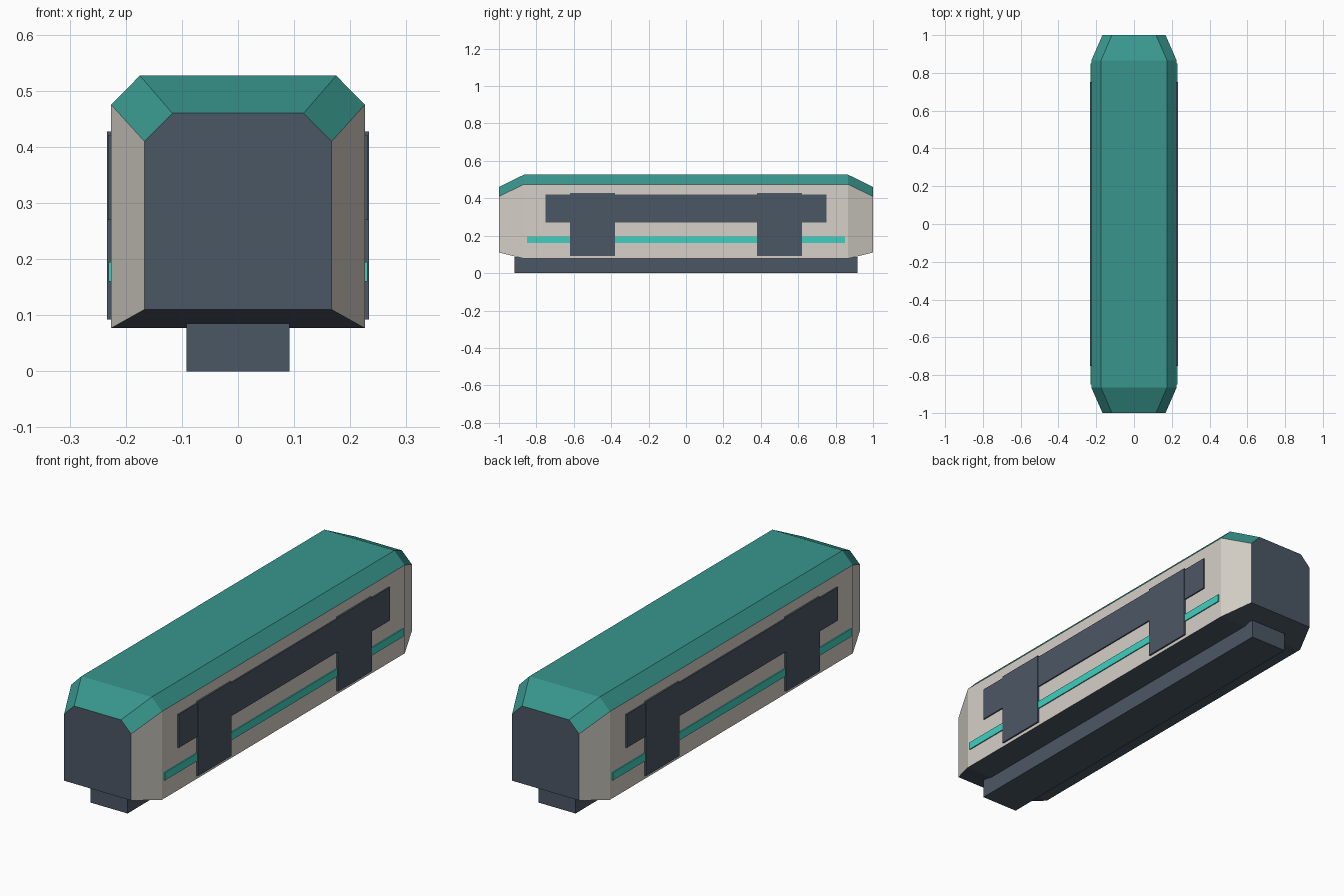
import bpy, bmesh

if "Cube" in bpy.data.objects:
    bpy.data.objects.remove(bpy.data.objects["Cube"])


def material(name, rgb):
    m = bpy.data.materials.new(name)
    lin = [(c / 255 / 12.92) if c / 255 <= 0.04045 else ((c / 255 + 0.055) / 1.055) ** 2.4 for c in rgb]
    m.diffuse_color = (*lin, 1)
    m.use_nodes = True
    m.node_tree.nodes["Principled BSDF"].inputs["Base Color"].default_value = m.diffuse_color
    return m


BEIGE = material("warm_beige", (214, 209, 200))
TEAL = material("roof_teal", (56, 150, 141))
SLATE = material("dark_slate", (75, 87, 100))
CYAN = material("stripe_cyan", (62, 207, 191))


def finish(name, bm, mats):
    bmesh.ops.recalc_face_normals(bm, faces=bm.faces[:])
    mesh = bpy.data.meshes.new(name)
    bm.to_mesh(mesh)
    bm.free()
    for m in mats:
        mesh.materials.append(m)
    obj = bpy.data.objects.new(name, mesh)
    bpy.context.collection.objects.link(obj)
    return obj


def box(name, x, y, z, mat):
    bm = bmesh.new()
    bmesh.ops.create_cube(bm, size=1)
    for v in bm.verts:
        for i, (lo, hi) in enumerate((x, y, z)):
            v.co[i] = lo if v.co[i] < 0 else hi
    return finish(name, bm, [mat])


# Carriage body: chamfered section lofted to smaller flat ends
def section(half, bottom, shoulder, roof_half, top):
    return [(-half, bottom), (half, bottom), (half, shoulder),
            (roof_half, top), (-roof_half, top), (-half, shoulder)]


middle = section(0.226, 0.077, 0.475, 0.175, 0.527)
nose = section(0.167, 0.11, 0.41, 0.117, 0.46)
bm = bmesh.new()
rings = [[bm.verts.new((x, y, z)) for x, z in sec]
         for y, sec in ((-1, nose), (-0.865, middle), (0.865, middle), (1, nose))]
bm.faces.new(rings[0])
bm.faces.new(rings[-1])
for a, b in zip(rings, rings[1:]):
    for i in range(6):
        j = (i + 1) % 6
        bm.faces.new((a[i], a[j], b[j], b[i]))
bmesh.ops.recalc_face_normals(bm, faces=bm.faces[:])
# Roof faces teal, end and floor faces slate, side walls beige
for f in bm.faces:
    n = f.normal
    if n.z > 0.2:
        f.material_index = 1
    elif n.z < -0.2 or abs(n.y) > 0.95:
        f.material_index = 2
finish("carriage_body", bm, [BEIGE, TEAL, SLATE])

# Guide rail under the floor
box("under_rail", (-0.092, 0.092), (-0.918, 0.918), (0, 0.085), SLATE)

# Thin plates on both side walls
for side, s in (("left", -1), ("right", 1)):
    def plate(name, out, y, z, mat):
        box(f"{side}_{name}", sorted((s * 0.225, s * out)), y, z, mat)

    plate("stripe", 0.231, (-0.85, 0.85), (0.16, 0.195), CYAN)
    plate("window_band", 0.232, (-0.752, 0.752), (0.27, 0.42), SLATE)
    plate("front_door", 0.2335, (-0.62, -0.38), (0.092, 0.427), SLATE)
    plate("rear_door", 0.2335, (0.38, 0.62), (0.092, 0.427), SLATE)
